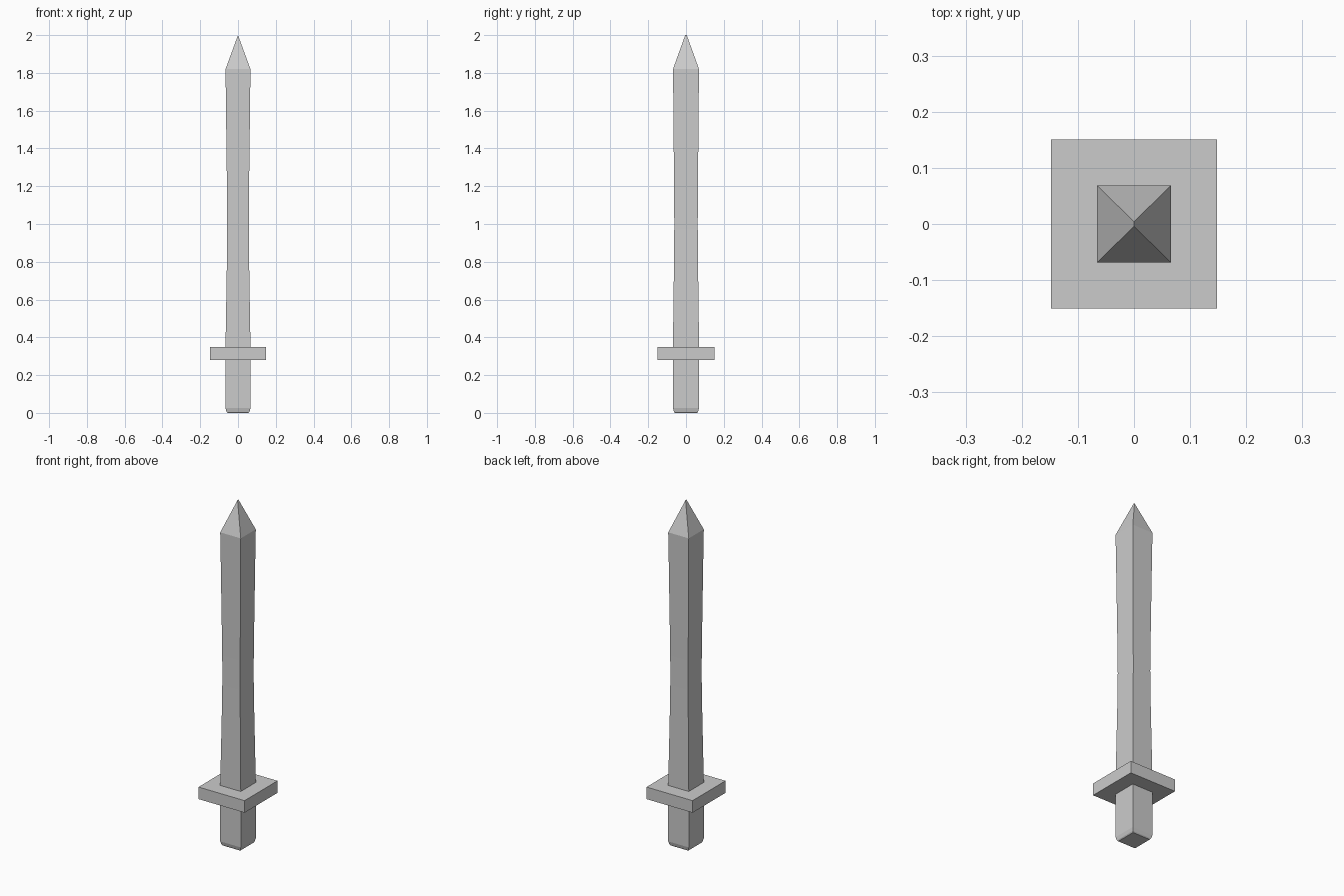
import bpy
import bmesh
import math

if "Cube" in bpy.data.objects:
    bpy.data.objects.remove(bpy.data.objects["Cube"])


def loft(name, rings):
    """Stack rectangular rings (half x, half y, z) into a closed solid."""
    bm = bmesh.new()
    loops = [[bm.verts.new((sx * hx, sy * hy, z))
              for sx, sy in ((-1, -1), (1, -1), (1, 1), (-1, 1))]
             for hx, hy, z in rings]
    for a, b in zip(loops, loops[1:]):
        for i in range(4):
            j = (i + 1) % 4
            bm.faces.new((a[i], a[j], b[j], b[i]))
    bm.faces.new(loops[0][::-1])
    bm.faces.new(loops[-1])
    # collapse the tip ring to a short ridge
    bmesh.ops.remove_doubles(bm, verts=bm.verts, dist=0.0005)
    bmesh.ops.recalc_face_normals(bm, faces=bm.faces)
    mesh = bpy.data.meshes.new(name)
    bm.to_mesh(mesh)
    bm.free()
    obj = bpy.data.objects.new(name, mesh)
    bpy.context.collection.objects.link(obj)
    bpy.context.view_layer.objects.active = obj
    bpy.ops.object.select_all(action='DESELECT')
    obj.select_set(True)
    bpy.ops.object.shade_smooth_by_angle(angle=math.radians(12))
    return obj


# Grip with slightly rounded-off foot, running up into the guard
loft("grip", [
    (0.056, 0.059, 0.0),
    (0.061, 0.064, 0.006),
    (0.066, 0.069, 0.025),
    (0.066, 0.069, 0.315),
])

# Square crossguard plate
loft("guard", [(0.148, 0.151, 0.28), (0.148, 0.151, 0.35)])

# Blade: gently waisted in the middle, flaring to the pyramid tip
loft("blade", [
    (0.066, 0.069, 0.315),
    (0.066, 0.069, 0.36),
    (0.062, 0.066, 0.60),
    (0.058, 0.063, 0.85),
    (0.057, 0.062, 1.00),
    (0.058, 0.063, 1.15),
    (0.061, 0.065, 1.40),
    (0.064, 0.067, 1.65),
    (0.066, 0.069, 1.82),
    (0.0, 0.004, 2.0),
])
